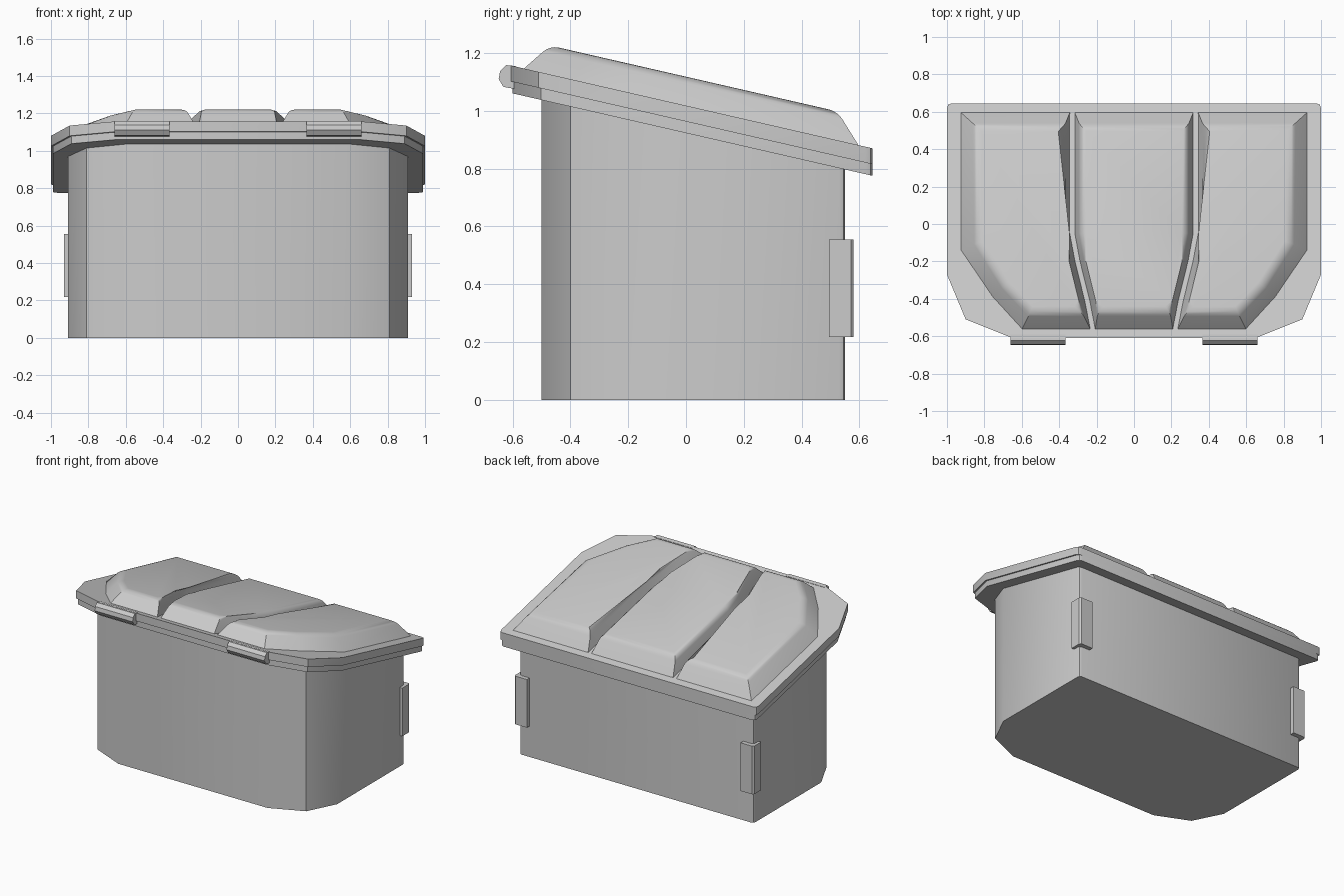
import bpy, bmesh

if "Cube" in bpy.data.objects:
    bpy.data.objects.remove(bpy.data.objects["Cube"])

SLOPE = -0.229


def tilt(y, h):
    """Height of a point h above the sloping underside of the lid."""
    return 0.923 + SLOPE * y + h


def mirrored(half):
    """Close a right-hand outline (back to front) with its mirror image."""
    return half + [(-x, y) for x, y in reversed(half)]


def loft(name, loops, round_top=0.0):
    """Skin 3D loops of equal length, cap both ends, optionally round the top rim."""
    bm = bmesh.new()
    rings = [[bm.verts.new(p) for p in loop] for loop in loops]
    n = len(rings[0])
    for a, b in zip(rings, rings[1:]):
        for i in range(n):
            j = (i + 1) % n
            bm.faces.new((a[i], a[j], b[j], b[i]))
    bm.faces.new(rings[0])
    top = bm.faces.new(rings[-1])
    if round_top:
        bmesh.ops.bevel(bm, geom=list(top.edges), offset=round_top, segments=4,
                        profile=0.5, affect='EDGES', clamp_overlap=True)
    bmesh.ops.recalc_face_normals(bm, faces=bm.faces)
    mesh = bpy.data.meshes.new(name)
    bm.to_mesh(mesh)
    bm.free()
    ob = bpy.data.objects.new(name, mesh)
    bpy.context.collection.objects.link(ob)
    bpy.ops.object.select_all(action='DESELECT')
    ob.select_set(True)
    bpy.context.view_layer.objects.active = ob
    bpy.ops.object.shade_smooth_by_angle(angle=0.56)
    return ob


def slab(pts, h):
    return [(x, y, tilt(y, h)) for x, y in pts]


# Bin body: straight walls cut off by the sloping lid
body = mirrored([(0.89, 0.55), (0.904, 0.544), (0.91, 0.53),
                 (0.91, -0.2), (0.81, -0.4), (0.58, -0.5)])
loft("bin_body", [[(x, y, 0) for x, y in body], slab(body, 0.01)])

# Two-layer lid rim
rim = mirrored([(0.975, 0.645), (0.993, 0.638), (1.0, 0.62),
                (1.0, -0.27), (0.9, -0.51), (0.65, -0.61)])
lower = [(x * 0.99, y * 0.985 if y < 0 else y) for x, y in rim]
loft("rim_lower", [slab(lower, 0), slab(lower, 0.04)])
loft("rim_upper", [slab(rim, 0.04), slab(rim, 0.095)])

# Raised lid panels, separated by curved grooves
BASE, TOP = 0.09, 0.195
groove = [(0.33, 0.6), (0.33, -0.05), (0.302, -0.2), (0.25, -0.41), (0.22, -0.565)]
groove_top = [(0.33, 0.525)] + groove[1:4] + [(0.236, -0.47)]


def shifted(pts, d):
    return [(x + d, y) for x, y in pts]


loft("lid_panel_middle", [slab(mirrored(shifted(groove, -0.012)), BASE),
                          slab(mirrored(shifted(groove_top, -0.045)), TOP)], 0.03)

outer = shifted(groove, 0.012) + [(0.6, -0.565), (0.76, -0.39), (0.93, -0.14), (0.93, 0.6)]
outer_top = shifted(groove_top, 0.045) + [(0.555, -0.47), (0.69, -0.33),
                                          (0.835, -0.1), (0.845, 0.525)]
for side, s in (("right", 1), ("left", -1)):
    loft("lid_panel_" + side,
         [slab([(s * x, y) for x, y in outer], BASE),
          slab([(s * x, y) for x, y in outer_top], TOP)], 0.03)

    # Hinge barrel on the front lip
    barrel = [(-0.59, 1.155), (-0.622, 1.158), (-0.643, 1.138),
              (-0.648, 1.11), (-0.632, 1.083), (-0.59, 1.075)]
    loft("hinge_" + side, [[(s * x, y, z) for y, z in barrel] for x in (0.365, 0.66)])

    # Grip block wrapped round the back corner
    grip = [(0.83, 0.495), (0.93, 0.495), (0.93, 0.57), (0.92, 0.58), (0.83, 0.58)]
    loft("corner_grip_" + side, [[(s * x, y, z) for x, y in grip] for z in (0.217, 0.555)])
